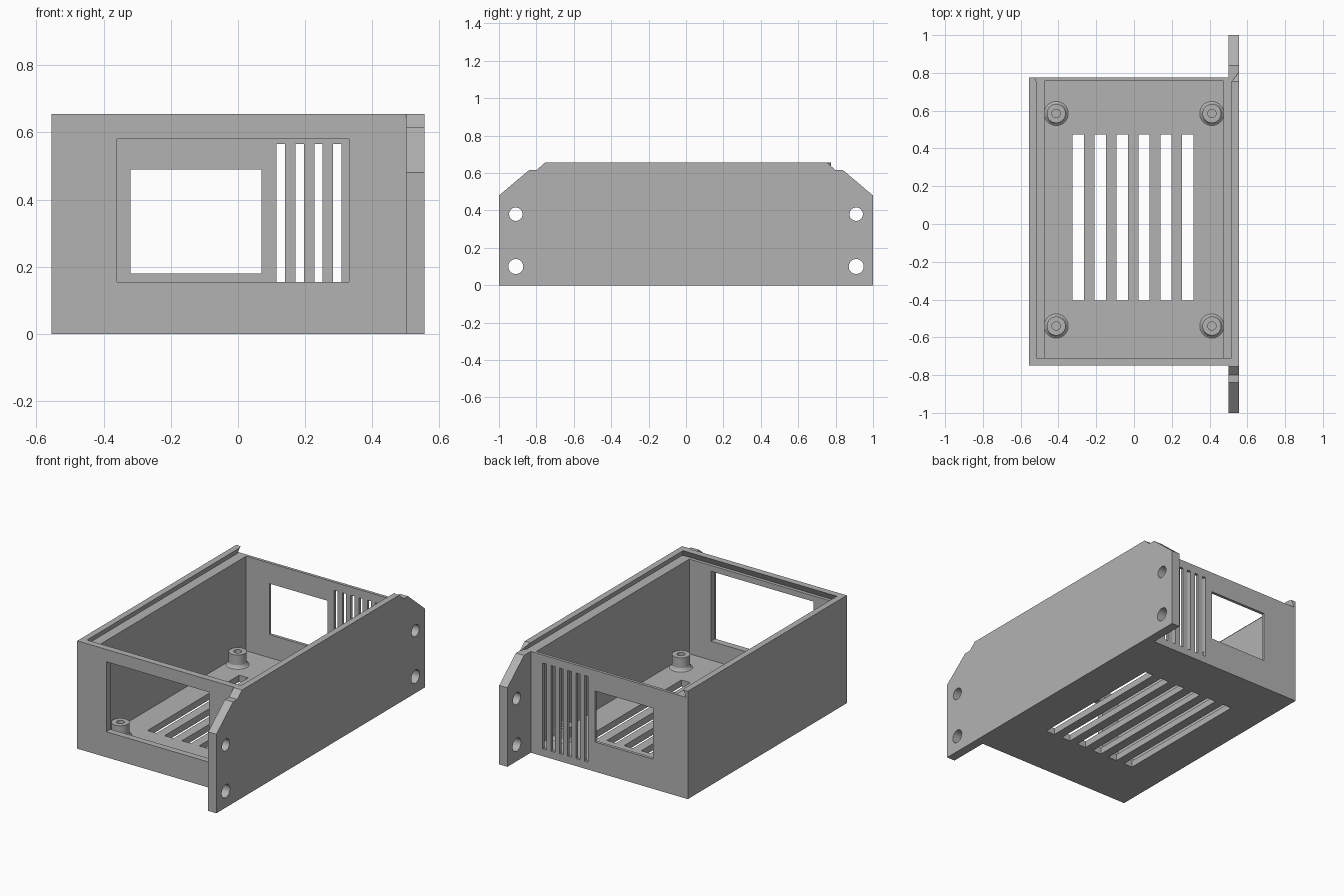
import bpy, bmesh, math

cube = bpy.data.objects.get("Cube")
if cube:
    bpy.data.objects.remove(cube, do_unlink=True)

grey = bpy.data.materials.new("plain_grey")
grey.use_nodes = True
colour = (0.45, 0.45, 0.45, 1)
grey.diffuse_color = colour
grey.node_tree.nodes["Principled BSDF"].inputs["Base Color"].default_value = colour


def make(name, bm):
    bmesh.ops.recalc_face_normals(bm, faces=bm.faces)
    mesh = bpy.data.meshes.new(name)
    bm.to_mesh(mesh)
    bm.free()
    mesh.materials.append(grey)
    obj = bpy.data.objects.new(name, mesh)
    bpy.context.collection.objects.link(obj)
    return obj


def loft(bm, lower, upper):
    """Closed solid between two matching outlines."""
    a = [bm.verts.new(p) for p in lower]
    b = [bm.verts.new(p) for p in upper]
    n = len(a)
    bm.faces.new(a[::-1])
    bm.faces.new(b)
    for i in range(n):
        j = (i + 1) % n
        bm.faces.new((a[i], a[j], b[j], b[i]))


def box(bm, xs, ys, zs):
    corners = [(xs[0], ys[0]), (xs[1], ys[0]), (xs[1], ys[1]), (xs[0], ys[1])]
    loft(bm, [(x, y, zs[0]) for x, y in corners], [(x, y, zs[1]) for x, y in corners])


def combine(target, tool, operation):
    mod = target.modifiers.new(operation, "BOOLEAN")
    mod.operation = operation
    mod.solver = "EXACT"
    mod.object = tool
    bpy.context.view_layer.objects.active = target
    bpy.ops.object.modifier_apply(modifier=mod.name)
    bpy.data.objects.remove(tool, do_unlink=True)


HEIGHT, FLOOR, LEDGE = 0.655, 0.04, 0.615
PLATE_IN, PLATE_OUT = 0.5, 0.555

# Box body
bm = bmesh.new()
box(bm, (-0.555, 0.52), (-0.75, 0.775), (0, HEIGHT))
shell = make("enclosure_shell", bm)

# Wide mounting plate with stepped, sloping shoulders
half = [(1, 0), (1, 0.48), (0.84, LEDGE), (0.80, LEDGE), (0.755, HEIGHT)]
outline = half + [(-y, z) for y, z in reversed(half)]
bm = bmesh.new()
loft(bm, [(PLATE_IN, y, z) for y, z in outline], [(PLATE_OUT, y, z) for y, z in outline])
combine(shell, make("mounting_plate", bm), "UNION")

# Hollow interior
bm = bmesh.new()
box(bm, (-0.475, 0.475), (-0.71, 0.757), (FLOOR, 1))
combine(shell, make("cavity_cutter", bm), "DIFFERENCE")

# Dovetail track for a sliding lid, open and flared at the back
side = [(0.535, -0.73), (0.535, 0.757), (0.548, 0.785), (0.548, 0.81)]
track = side + [(-x, y) for x, y in reversed(side)]
taper = 0.036
lower = [(x, y, LEDGE) for x, y in track]
upper = [(x - math.copysign(taper, x), y + (0.04 if y < 0 else 0), LEDGE + 0.08)
         for x, y in track]
bm = bmesh.new()
loft(bm, lower, upper)
combine(shell, make("lid_track_cutter", bm), "DIFFERENCE")

# Openings: front window, back window, back vents, floor vents
bm = bmesh.new()
box(bm, (-0.36, 0.33), (-0.8, -0.69), (0.155, 0.58))
box(bm, (-0.32, 0.07), (0.7, 0.8), (0.18, 0.49))
for i in range(6):
    x = 0.115 + 0.056 * i
    box(bm, (x, x + 0.025), (0.7, 0.8), (0.045, 0.565))
    x = -0.325 + 0.116 * i
    box(bm, (x, x + 0.06), (-0.405, 0.475), (-0.1, 0.043))
combine(shell, make("opening_cutter", bm), "DIFFERENCE")

# Mounting holes through the plate ears
bm = bmesh.new()
SIDES = 32
for y in (-0.91, 0.91):
    for z, r in ((0.1, 0.04), (0.38, 0.036)):
        ring = [(y + r * math.cos(math.tau * i / SIDES), z + r * math.sin(math.tau * i / SIDES))
                for i in range(SIDES)]
        loft(bm, [(0.4, a, b) for a, b in ring], [(0.6, a, b) for a, b in ring])
combine(shell, make("hole_cutter", bm), "DIFFERENCE")

# Board standoffs with a flared foot and a screw hole
profile = [(0.064, FLOOR), (0.056, 0.046), (0.05, 0.058), (0.05, 0.12),
           (0.022, 0.12), (0.022, FLOOR)]
for row, y in (("front", -0.54), ("back", 0.585)):
    for hand, x in (("right", -0.412), ("left", 0.412)):
        bm = bmesh.new()
        rings = [[bm.verts.new((r * math.cos(math.tau * i / SIDES),
                                r * math.sin(math.tau * i / SIDES), z))
                  for i in range(SIDES)] for r, z in profile]
        for a, b in zip(rings, rings[1:]):
            for i in range(SIDES):
                j = (i + 1) % SIDES
                bm.faces.new((a[i], a[j], b[j], b[i]))
        # Close the foot so the solid is watertight
        for i in range(SIDES):
            j = (i + 1) % SIDES
            bm.faces.new((rings[-1][i], rings[-1][j], rings[0][j], rings[0][i]))
        post = make(f"{row}_{hand}_standoff", bm)
        post.location = (x, y, 0)

# Round surfaces shade smoothly, corners stay sharp
bpy.ops.object.select_all(action="DESELECT")
for obj in bpy.context.collection.objects:
    if obj.name == "enclosure_shell" or obj.name.endswith("standoff"):
        obj.select_set(True)
        bpy.context.view_layer.objects.active = obj
bpy.ops.object.shade_smooth_by_angle(angle=math.radians(25))
